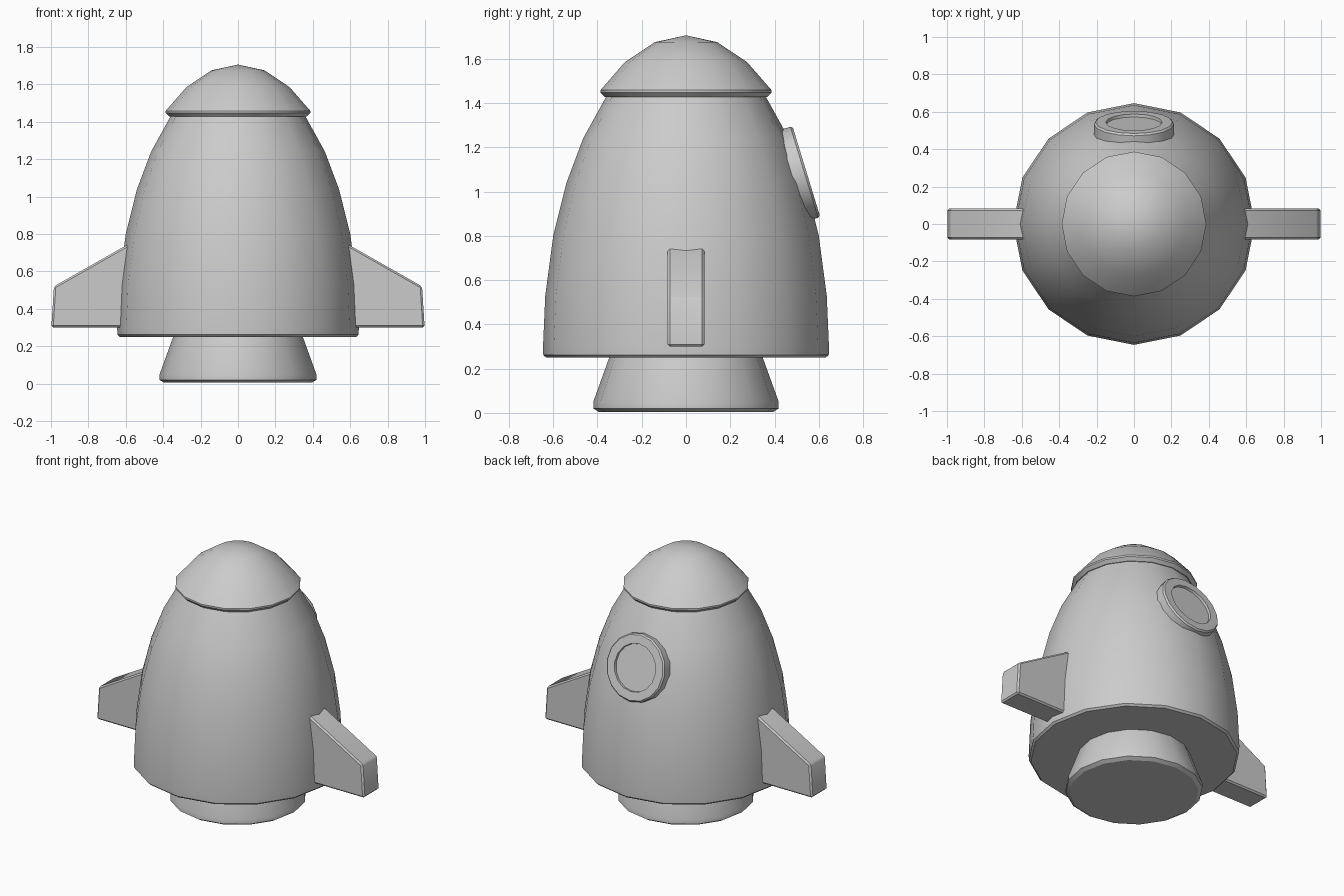
import bpy, bmesh, math
from mathutils import Matrix

if "Cube" in bpy.data.objects:
    bpy.data.objects.remove(bpy.data.objects["Cube"])

SIDES = 16


def finish(name, bm, matrix=None):
    """Turn a bmesh into a named, angle-smoothed object."""
    bmesh.ops.remove_doubles(bm, verts=bm.verts, dist=1e-5)
    if matrix:
        bm.transform(matrix)
    bmesh.ops.recalc_face_normals(bm, faces=bm.faces)
    mesh = bpy.data.meshes.new(name)
    bm.to_mesh(mesh)
    bm.free()
    ob = bpy.data.objects.new(name, mesh)
    bpy.context.collection.objects.link(ob)
    bpy.ops.object.select_all(action='DESELECT')
    ob.select_set(True)
    bpy.context.view_layer.objects.active = ob
    bpy.ops.object.shade_smooth_by_angle(angle=math.radians(32))
    return ob


def lathe(name, profile, matrix=None):
    """Spin a closed (radius, height) profile, running axis to axis, round z."""
    bm = bmesh.new()
    verts = [bm.verts.new((r, 0, z)) for r, z in profile]
    edges = [bm.edges.new(pair) for pair in zip(verts, verts[1:])]
    bmesh.ops.spin(bm, geom=verts + edges, cent=(0, 0, 0), axis=(0, 0, 1),
                   angle=math.tau, steps=SIDES, use_duplicate=False)
    return finish(name, bm, matrix)


# Engine nozzle
lathe("engine_nozzle", [(0, 0.005), (0.395, 0.005), (0.419, 0.02),
                        (0.419, 0.05), (0.345, 0.255), (0, 0.255)])

# Hull
lathe("hull", [(0, 0.25), (0.632, 0.25), (0.645, 0.262), (0.646, 0.30),
               (0.636, 0.53), (0.60, 0.80), (0.54, 1.04),
               (0.465, 1.24), (0.36, 1.43), (0, 1.43)])

# Nose cap
lathe("nose_cap", [(0, 1.427), (0.367, 1.427), (0.387, 1.447), (0.387, 1.458),
                   (0.276, 1.585), (0.142, 1.675), (0, 1.706)])

# Porthole: raised rim with a shallow recessed pane, tilted with the hull
tilt = Matrix.Translation((0, 0.544, 1.09)) @ Matrix.Rotation(math.radians(-73), 4, 'X')
lathe("porthole", [(0, -0.016), (0.149, -0.016), (0.151, 0), (0.206, 0),
                   (0.215, -0.01), (0.215, -0.11), (0, -0.11)], tilt)

# Side fins
for side, name in ((1, "right_fin"), (-1, "left_fin")):
    bm = bmesh.new()
    outline = [(0.57, 0.30), (0.998, 0.30), (0.984, 0.52), (0.57, 0.755)]
    face = bm.faces.new([bm.verts.new((side * x, -0.083, z)) for x, z in outline])
    new = bmesh.ops.extrude_face_region(bm, geom=[face])["geom"]
    bmesh.ops.translate(bm, vec=(0, 0.166, 0),
                        verts=[v for v in new if isinstance(v, bmesh.types.BMVert)])
    bmesh.ops.recalc_face_normals(bm, faces=bm.faces)
    outer = [e for e in bm.edges if any(abs(v.co.x) > 0.6 for v in e.verts)]
    bmesh.ops.bevel(bm, geom=outer, offset=0.01, segments=1, affect='EDGES')
    finish(name, bm)
